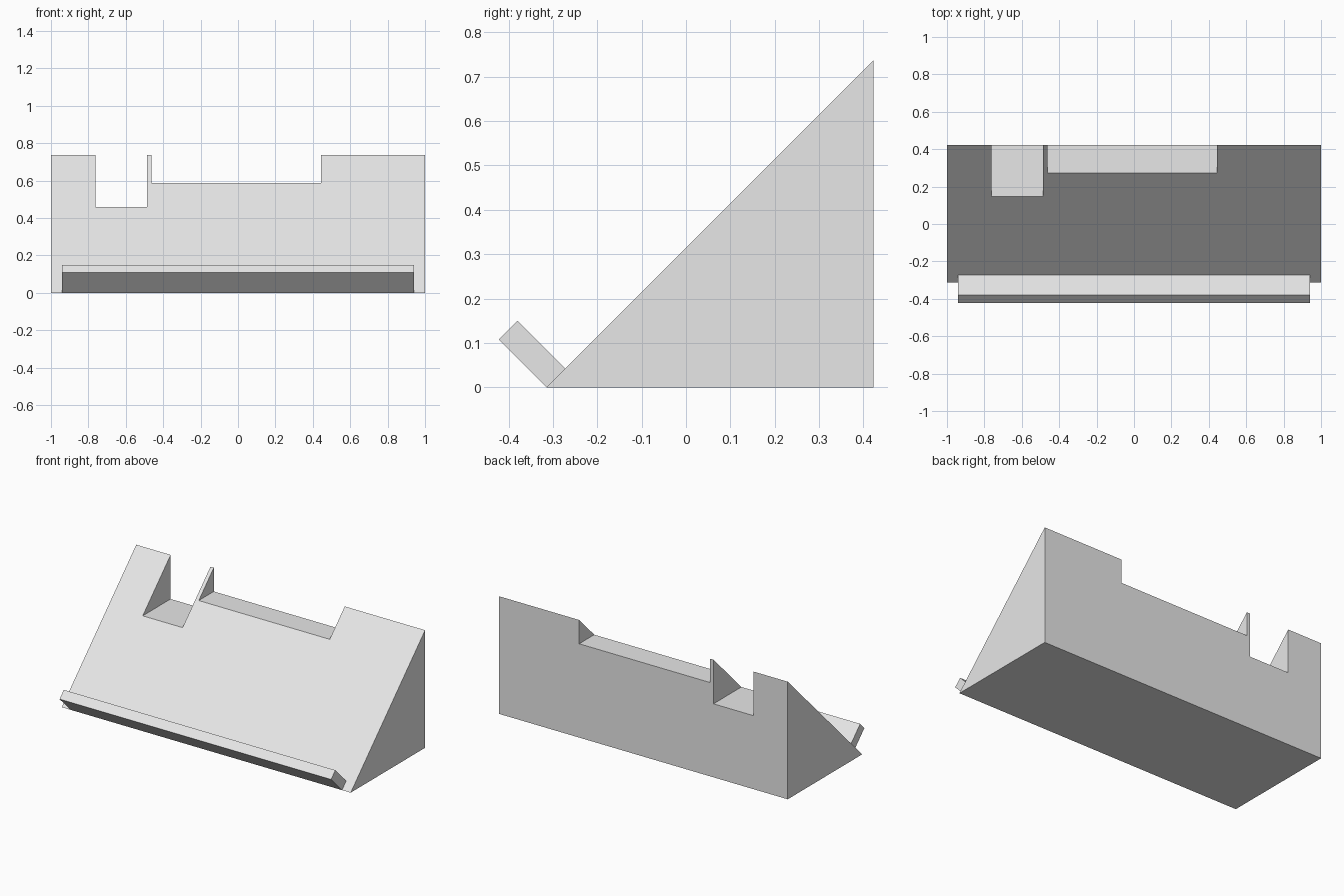
import bpy
import bmesh

default = bpy.data.objects.get("Cube")
if default:
    bpy.data.objects.remove(default, do_unlink=True)

# Single plain grey material
grey = bpy.data.materials.new("light_grey")
grey.use_nodes = True
colour = (0.8, 0.8, 0.8, 1)
grey.diffuse_color = colour
grey.node_tree.nodes["Principled BSDF"].inputs["Base Color"].default_value = colour


def extrude_profile(name, profile, x0, x1):
    """Sweep a (y, z) outline along x from x0 to x1."""
    bm = bmesh.new()
    face = bm.faces.new([bm.verts.new((x0, y, z)) for y, z in profile])
    swept = bmesh.ops.extrude_face_region(bm, geom=[face])["geom"]
    verts = [v for v in swept if isinstance(v, bmesh.types.BMVert)]
    bmesh.ops.translate(bm, verts=verts, vec=(x1 - x0, 0, 0))
    bmesh.ops.recalc_face_normals(bm, faces=bm.faces)
    mesh = bpy.data.meshes.new(name)
    bm.to_mesh(mesh)
    bm.free()
    mesh.materials.append(grey)
    obj = bpy.data.objects.new(name, mesh)
    bpy.context.collection.objects.link(obj)
    return obj


TOE, BACK = -0.314, 0.422
HEIGHT = BACK - TOE  # the face leans at 45 degrees

# Wedge-shaped body
body = extrude_profile("wedge_body", [(TOE, 0), (BACK, 0), (BACK, HEIGHT)], -1, 1)


# Flat-floored notches cut through the upper edge
def cut_notch(name, x0, x1, floor):
    outline = [(-0.2, floor), (0.6, floor), (0.6, 1), (-0.2, 1)]
    cutter = extrude_profile(name, outline, x0, x1)
    cutter.hide_render = True
    cut = body.modifiers.new(name, "BOOLEAN")
    cut.operation = "DIFFERENCE"
    cut.solver = "EXACT"
    cut.object = cutter
    bpy.context.view_layer.objects.active = body
    bpy.ops.object.modifier_apply(modifier=cut.name)
    bpy.data.objects.remove(cutter, do_unlink=True)


cut_notch("deep_notch", -0.762, -0.486, 0.46)
cut_notch("wide_notch", -0.463, 0.444, 0.587)

# Ledge standing square to the sloping face along its lower edge
THICK, DEPTH = 0.042, 0.108
extrude_profile("front_ledge", [
    (TOE, 0),
    (TOE + THICK, THICK),
    (TOE + THICK - DEPTH, THICK + DEPTH),
    (TOE - DEPTH, DEPTH),
], -0.94, 0.94)
